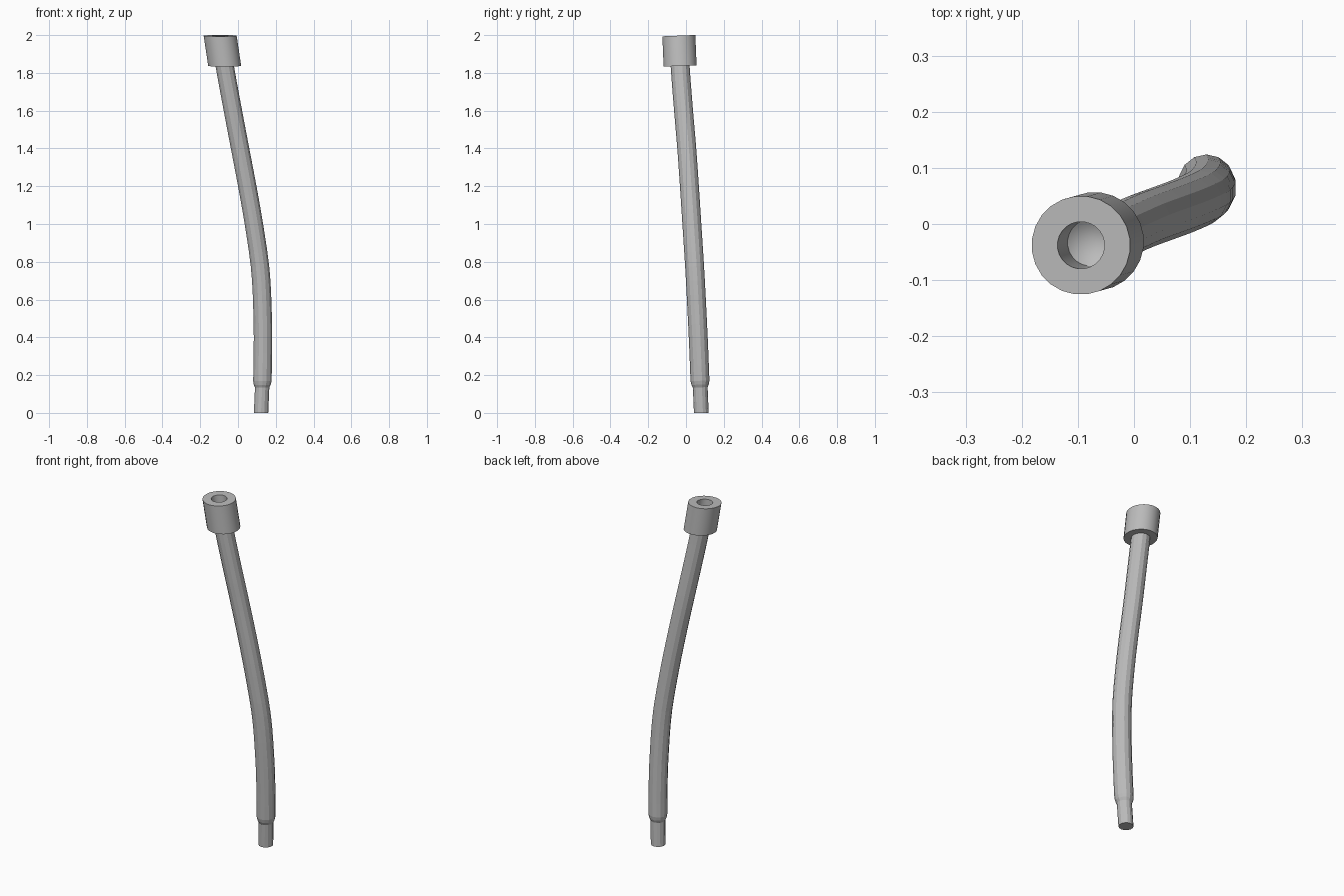
import bpy, bmesh, math

if "Cube" in bpy.data.objects:
    bpy.data.objects.remove(bpy.data.objects["Cube"])

metal = bpy.data.materials.new("grey_metal")
metal.diffuse_color = (0.5, 0.5, 0.5, 1)
metal.use_nodes = True
metal.node_tree.nodes["Principled BSDF"].inputs["Base Color"].default_value = metal.diffuse_color

TILT = 0.04  # slight lean of every ring toward the front

# Centreline of the bent stem: z, x, y
PATH = [(0.0, 0.122, 0.081), (0.17, 0.129, 0.074), (0.35, 0.132, 0.067),
        (0.5, 0.131, 0.060), (0.75, 0.119, 0.047), (1.0, 0.084, 0.031),
        (1.2, 0.049, 0.018), (1.4, 0.011, 0.004), (1.6, -0.027, -0.013),
        (1.835, -0.070, -0.031), (2.0, -0.095, -0.038)]


def centre(z):
    """Smooth interpolation along the centreline."""
    i = max(k for k in range(len(PATH) - 1) if PATH[k][0] <= z or k == 0)
    a, b = PATH[i], PATH[i + 1]
    p, n = PATH[max(i - 1, 0)], PATH[min(i + 2, len(PATH) - 1)]
    h = b[0] - a[0]
    t = (z - a[0]) / h
    out = []
    for c in (1, 2):
        m0 = (b[c] - p[c]) / (b[0] - p[0]) * h
        m1 = (n[c] - a[c]) / (n[0] - a[0]) * h
        out.append((2*t**3 - 3*t**2 + 1) * a[c] + (t**3 - 2*t**2 + t) * m0
                   + (3*t**2 - 2*t**3) * b[c] + (t**3 - t**2) * m1)
    return out


def loft(name, profile, sides, angle):
    """Skin round rings (radius, z) that follow the centreline; radius 0 closes to a point."""
    bm = bmesh.new()
    rings = []
    for r, z in profile:
        cx, cy = centre(z)
        if r == 0:
            rings.append([bm.verts.new((cx, cy, z))])
            continue
        ring = []
        for k in range(sides):
            a = math.tau * (k + 0.5) / sides
            dy = r * math.sin(a)
            ring.append(bm.verts.new((cx + r * math.cos(a), cy + dy, z + TILT * dy)))
        rings.append(ring)
    for lo, hi in zip(rings, rings[1:]):
        for k in range(sides):
            n = (k + 1) % sides
            if len(lo) == 1:
                bm.faces.new((lo[0], hi[n], hi[k]))
            elif len(hi) == 1:
                bm.faces.new((lo[k], lo[n], hi[0]))
            else:
                bm.faces.new((lo[k], lo[n], hi[n], hi[k]))
    bmesh.ops.recalc_face_normals(bm, faces=bm.faces)
    low = min(v.co.z for v in bm.verts)
    if low < 0.01:  # sit the foot flat on the ground
        for v in rings[0] + rings[1]:
            v.co.z = max(v.co.z, 0) if v not in rings[1] else 0
    mesh = bpy.data.meshes.new(name)
    bm.to_mesh(mesh)
    bm.free()
    mesh.materials.append(metal)
    ob = bpy.data.objects.new(name, mesh)
    bpy.context.collection.objects.link(ob)
    bpy.context.view_layer.objects.active = ob
    ob.select_set(True)
    if angle:
        bpy.ops.object.shade_smooth_by_angle(angle=math.radians(angle))
    ob.select_set(False)
    return ob


# Bent stem with a narrower foot and a short shoulder
stem = [(0, 0), (0.039, 0), (0.039, 0.135), (0.046, 0.15), (0.050, 0.17)]
steps = 22
stem += [(0.050, 0.17 + (1.838 - 0.17) * i / steps) for i in range(1, steps + 1)]
stem += [(0, 1.838)]
loft("bent_stem", stem, 14, 0)

# Collar with a drilled socket ending in a shallow cone
collar = [(0, 1.837), (0.088, 1.837), (0.088, 1.997), (0.042, 1.997),
          (0.042, 1.875), (0.038, 1.872), (0, 1.848)]
loft("socket_collar", collar, 24, 30)
